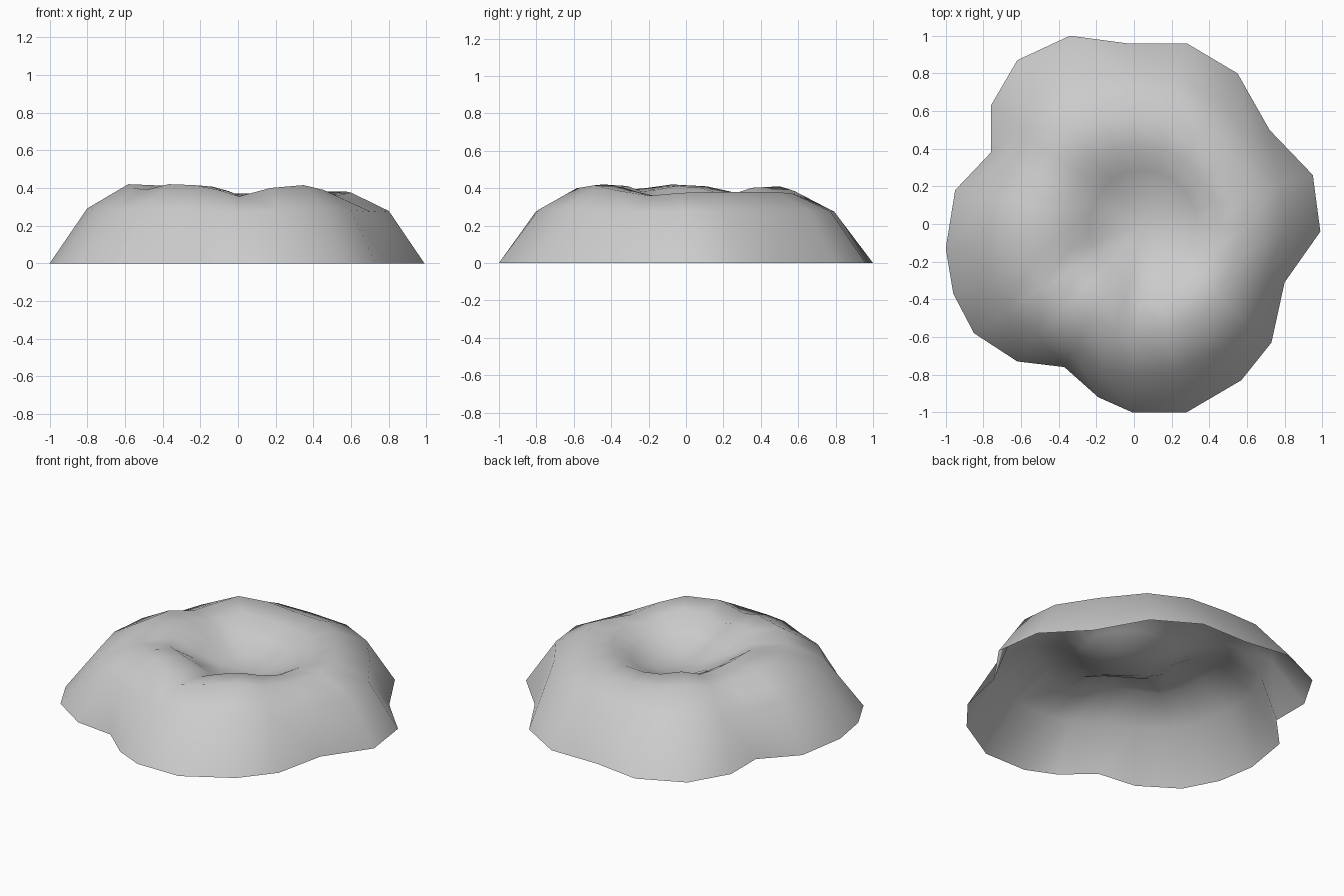
import bpy, bmesh
from mathutils import Vector

if "Cube" in bpy.data.objects:
    bpy.data.objects.remove(bpy.data.objects["Cube"], do_unlink=True)

# Lobed footprint with the crest height above each point
FOOT = [(-.34, 1, .385), (-.04, .96, .37), (.28, .96, .37), (.55, .8, .38),
        (.72, .5, .38), (.95, .26, .38), (.99, -.04, .375), (.8, -.31, .36),
        (.73, -.63, .39), (.57, -.83, .415), (.28, -1, .4), (-.01, -1, .355),
        (-.19, -.92, .39), (-.37, -.76, .415), (-.62, -.73, .42), (-.85, -.58, .39),
        (-.96, -.37, .4), (-1, -.13, .42), (-.95, .18, .41), (-.76, .38, .38),
        (-.76, .63, .38), (-.62, .87, .41)]
CENTRE = Vector((.05, 0))

# Rings from the foot to the crater floor:
# (scale, roundness, share of crest height, fixed height, shift to crater centre)
RINGS = [(1, 0, 0, 0, 0), (.83, .6, .3, .165, 0), (.61, .5, 1, 0, .2),
         (.43, .6, .98, 0, .7), (.3, .8, .3, .19, 1), (.16, 1, 0, .25, 1)]

grey = bpy.data.materials.new("rock grey")
grey.use_nodes = True
colour = (.6, .6, .6, 1)
grey.diffuse_color = colour
grey.node_tree.nodes["Principled BSDF"].inputs["Base Color"].default_value = colour

bm = bmesh.new()
loops = []
for scale, roundness, share, base, shift in RINGS:
    loop = []
    for x, y, crest in FOOT:
        p = Vector((x, y))
        p = p.lerp(p.normalized() * .95, roundness) * scale + CENTRE * shift
        loop.append(bm.verts.new((p.x, p.y, crest * share + base)))
    loops.append(loop)

# Slopes, crest and crater wall
count = len(FOOT)
for outer, inner in zip(loops, loops[1:]):
    for i in range(count):
        j = (i + 1) % count
        bm.faces.new((outer[i], inner[i], inner[j], outer[j]))

# Crater floor
middle = bm.verts.new((CENTRE.x, CENTRE.y, .235))
for i in range(count):
    bm.faces.new((loops[-1][i], middle, loops[-1][(i + 1) % count]))

for face in bm.faces:
    face.smooth = True

mesh = bpy.data.meshes.new("crater_mound")
bm.to_mesh(mesh)
bm.free()
mesh.materials.append(grey)
mound = bpy.data.objects.new("crater_mound", mesh)
bpy.context.collection.objects.link(mound)
